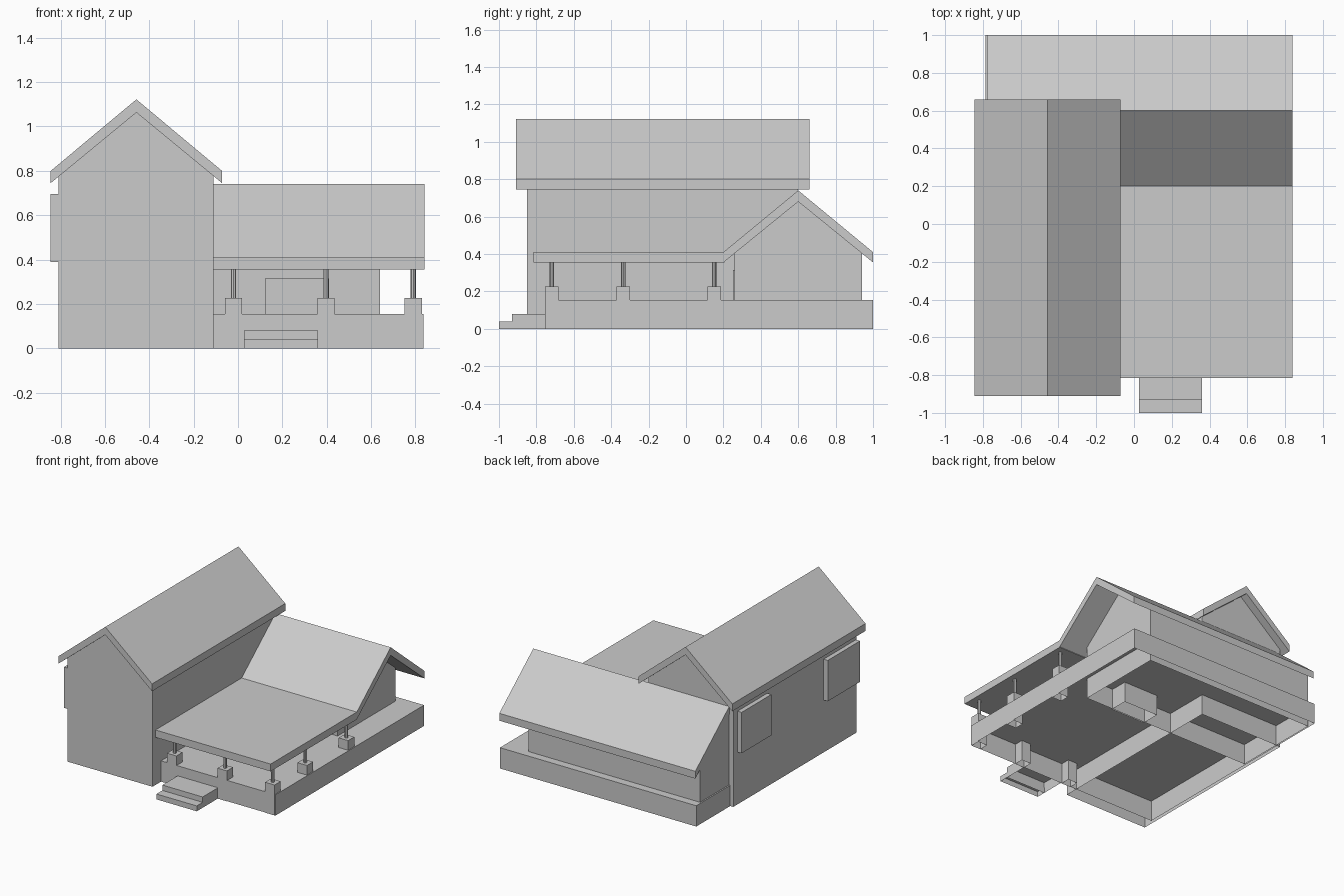
import bpy, bmesh

if "Cube" in bpy.data.objects:
    bpy.data.objects.remove(bpy.data.objects["Cube"])


def prism(name, profile, axis, a, b, open_bottom=False):
    """Extrude a 2D profile along x (profile = y,z) or y (profile = x,z)."""
    bm = bmesh.new()
    pts = [(a, u, z) if axis == 'x' else (u, a, z) for u, z in profile]
    face = bm.faces.new([bm.verts.new(p) for p in pts])
    ext = bmesh.ops.extrude_face_region(bm, geom=[face], use_keep_orig=True)
    move = (b - a, 0, 0) if axis == 'x' else (0, b - a, 0)
    verts = [g for g in ext['geom'] if isinstance(g, bmesh.types.BMVert)]
    bmesh.ops.translate(bm, verts=verts, vec=move)
    bmesh.ops.recalc_face_normals(bm, faces=bm.faces)
    if open_bottom:
        under = [f for f in bm.faces if all(v.co.z < 1e-5 for v in f.verts)]
        bmesh.ops.delete(bm, geom=under, context='FACES')
    mesh = bpy.data.meshes.new(name)
    bm.to_mesh(mesh)
    bm.free()
    obj = bpy.data.objects.new(name, mesh)
    bpy.context.collection.objects.link(obj)
    return obj


def box(name, x0, x1, y0, y1, z0, z1, open_bottom=True):
    return prism(name, [(x0, z0), (x1, z0), (x1, z1), (x0, z1)], 'y', y0, y1, open_bottom)


# Tall gabled wing with its roof
prism("main_walls", [(-0.81, 0), (-0.11, 0), (-0.11, 0.783), (-0.458, 1.07), (-0.81, 0.783)],
      'y', -0.85, 0.60, True)
prism("main_roof", [(-0.844, 0.80), (-0.458, 1.122), (-0.072, 0.80),
                    (-0.072, 0.745), (-0.458, 1.063), (-0.844, 0.745)], 'y', -0.91, 0.66)

# Window boxes on the left wall
box("window_back", -0.844, -0.80, 0.20, 0.55, 0.39, 0.695)
box("window_front", -0.844, -0.80, -0.845, -0.465, 0.39, 0.695)

# Hollow porch base under the whole house
box("porch_base", -0.785, 0.835, -0.75, 1.0, 0, 0.155)

# Low rear wing, its door, and the roof running on over the porch
prism("rear_walls", [(0.26, 0), (0.94, 0), (0.94, 0.41), (0.60, 0.69), (0.26, 0.41)],
      'x', -0.775, 0.64, True)
box("door", 0.122, 0.41, 0.25, 0.39, 0, 0.315)
prism("rear_roof", [(0.20, 0.41), (0.60, 0.74), (1.0, 0.41),
                    (1.0, 0.355), (0.60, 0.68), (0.20, 0.355)], 'x', -0.777, 0.84)
box("porch_roof", -0.11, 0.84, -0.815, 0.205, 0.355, 0.41, False)

# Porch posts on square pedestals
for i, (x, y) in enumerate([(-0.02, -0.717), (0.397, -0.717), (0.79, -0.717),
                            (0.79, -0.335), (0.79, 0.15)]):
    box(f"pedestal_{i}", x - 0.039, x + 0.039, y - 0.036, y + 0.036, 0, 0.227)
    bpy.ops.mesh.primitive_cylinder_add(vertices=8, radius=0.012, depth=0.14,
                                        location=(x, y, 0.29))
    bpy.context.object.name = f"post_{i}"

# Front steps
box("lower_step", 0.027, 0.36, -1.0, -0.925, 0, 0.04)
box("upper_step", 0.027, 0.36, -0.93, -0.75, 0, 0.08)
